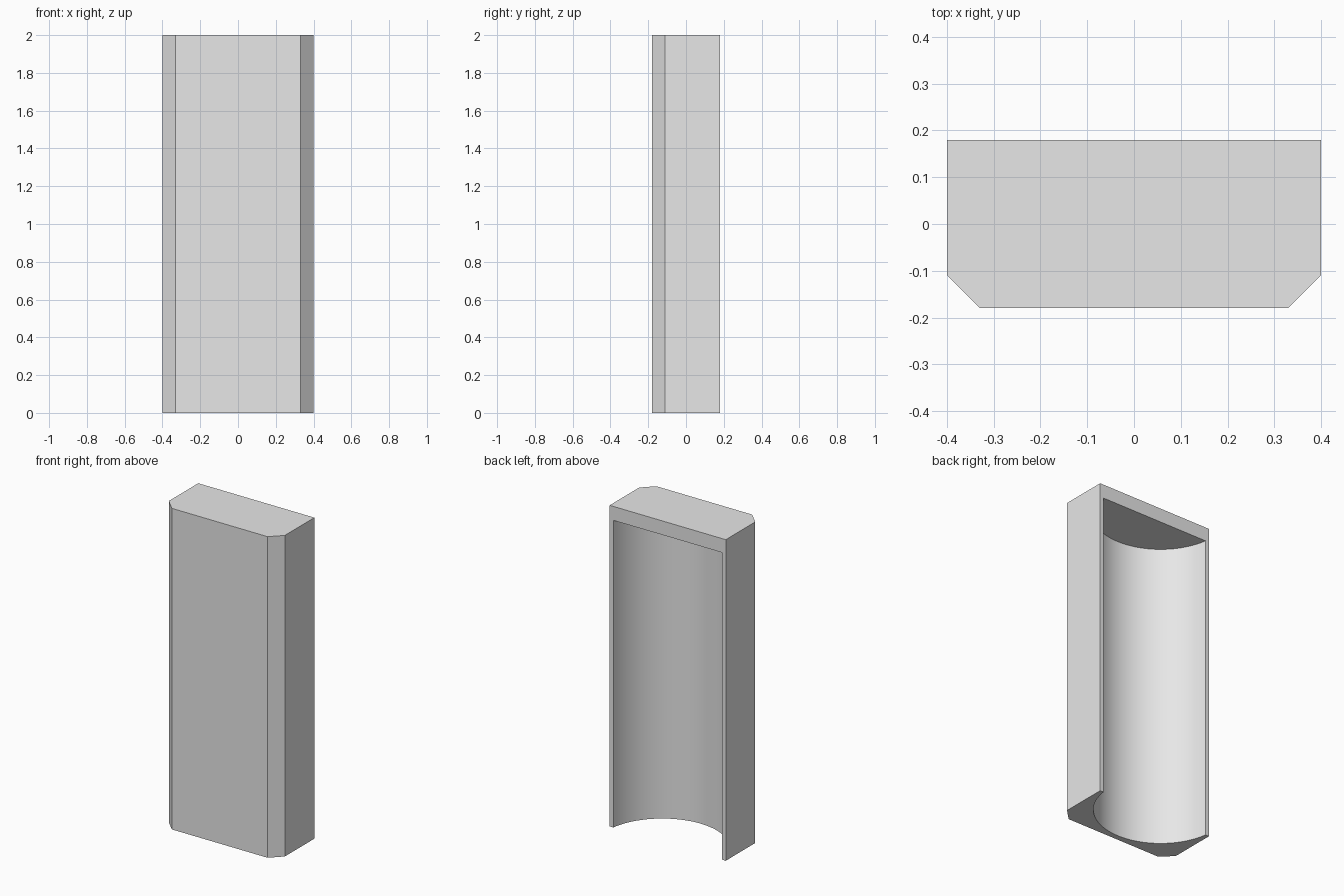
import bpy
import bmesh
import math

cube = bpy.data.objects.get("Cube")
if cube:
    bpy.data.objects.remove(cube, do_unlink=True)

HALF_W, HALF_D, HEIGHT = 0.4, 0.18, 2.0
CHAMFER = 0.07
CAP = 0.087          # thickness of the closed top
CAVITY_HALF_W = 0.375
CAVITY_DEPTH = 0.325
SEGMENTS = 48

grey = bpy.data.materials.new("plain grey")
grey.use_nodes = True
colour = (0.8, 0.8, 0.8, 1)
grey.diffuse_color = colour
grey.node_tree.nodes["Principled BSDF"].inputs["Base Color"].default_value = colour

# Arc of the hollow, running from the left back edge to the right back edge
radius = (CAVITY_HALF_W ** 2 + CAVITY_DEPTH ** 2) / (2 * CAVITY_DEPTH)
centre_y = HALF_D - CAVITY_DEPTH + radius
sweep = math.acos((centre_y - HALF_D) / radius)
arc = []
for i in range(SEGMENTS + 1):
    a = sweep * (1 - 2 * i / SEGMENTS)
    arc.append((radius * math.sin(a), centre_y - radius * math.cos(a)))

# Outer block outline with two chamfered front corners
outline = [(-HALF_W, HALF_D), (-HALF_W, CHAMFER - HALF_D),
           (CHAMFER - HALF_W, -HALF_D), (HALF_W - CHAMFER, -HALF_D),
           (HALF_W, CHAMFER - HALF_D), (HALF_W, HALF_D)]

bm = bmesh.new()


def ring(points, z):
    return [bm.verts.new((x, y, z)) for x, y in points]


def walls(low, high):
    for i in range(len(low) - 1):
        bm.faces.new((low[i], low[i + 1], high[i + 1], high[i]))


# Outer walls and top
low, high = ring(outline, 0), ring(outline, HEIGHT)
walls(low, high)
bm.faces.new(high)

# Curved hollow, its ceiling and the open bottom rim
arc_low, arc_high = ring(arc, 0), ring(arc, HEIGHT - CAP)
walls(arc_low, arc_high)
bm.faces.new(arc_high)
bm.faces.new(low + arc_low)

# Back frame around the opening
bm.faces.new((low[-1], high[-1], high[0], low[0],
              arc_low[-1], arc_high[-1], arc_high[0], arc_low[0]))
bmesh.ops.recalc_face_normals(bm, faces=bm.faces)

mesh = bpy.data.meshes.new("hollow_block")
bm.to_mesh(mesh)
bm.free()
mesh.materials.append(grey)
block = bpy.data.objects.new("hollow_block", mesh)
bpy.context.collection.objects.link(block)

# Smooth the hollow while keeping the block edges sharp
bpy.ops.object.select_all(action="DESELECT")
block.select_set(True)
bpy.context.view_layer.objects.active = block
bpy.ops.object.shade_smooth_by_angle(angle=math.radians(30))
